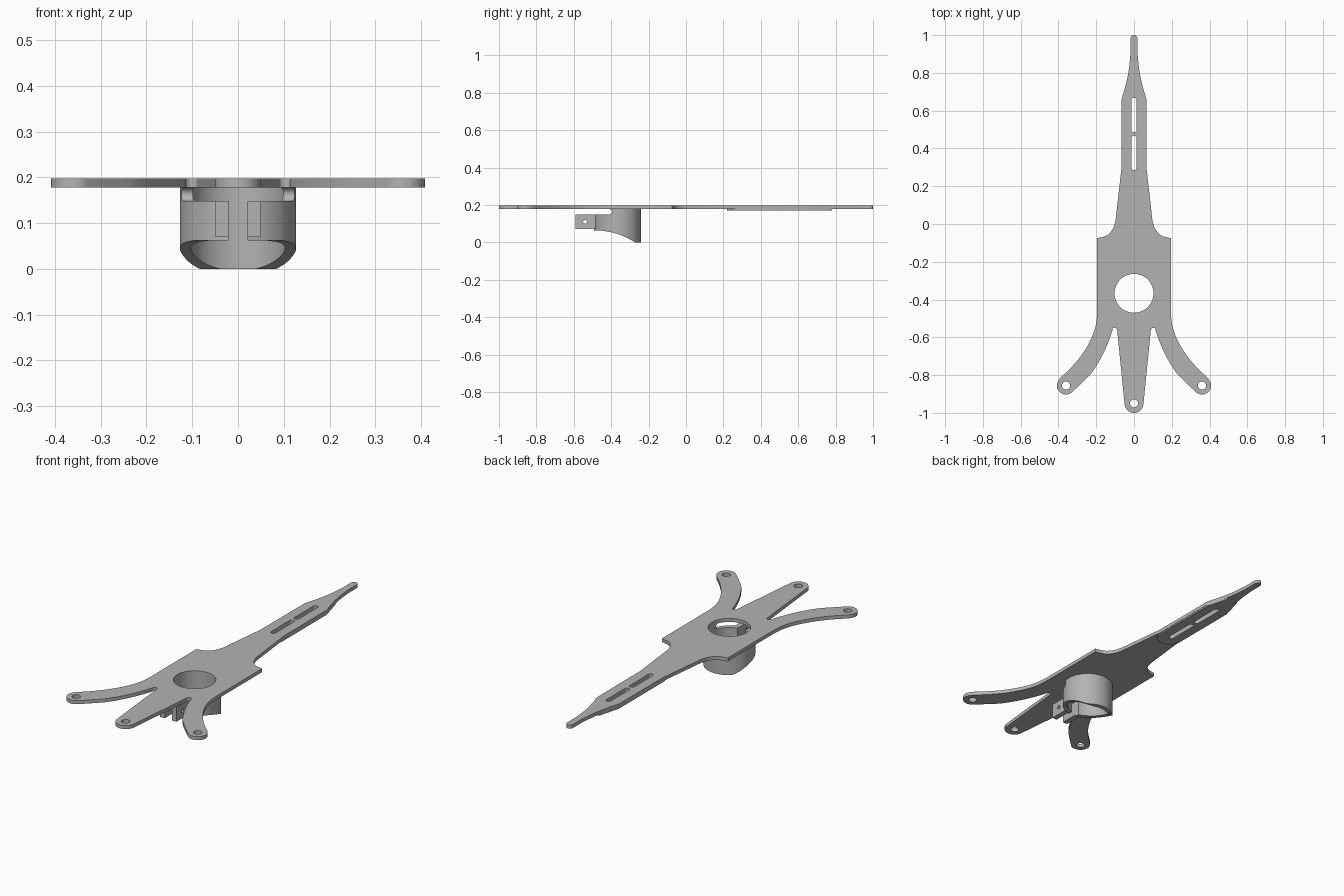
import bpy
import bmesh
from math import sin, cos, pi, asin
from mathutils import Matrix, Vector

if "Cube" in bpy.data.objects:
    bpy.data.objects.remove(bpy.data.objects["Cube"], do_unlink=True)

grey = bpy.data.materials.new("plain grey")
grey.use_nodes = True
grey.diffuse_color = (0.45, 0.45, 0.45, 1)
grey.node_tree.nodes["Principled BSDF"].inputs["Base Color"].default_value = (0.45, 0.45, 0.45, 1)

FLAT = Matrix.Identity(4)
# Profile drawn in y and z, extruded along x
SIDE = Matrix(((0, 0, 1, 0), (1, 0, 0, 0), (0, 1, 0, 0), (0, 0, 0, 1)))


def arc(cx, cy, r, a0, a1, n=16):
    steps = [a0 + (a1 - a0) * i / n for i in range(n + 1)]
    return [(cx + r * cos(a), cy + r * sin(a)) for a in steps]


def circle(cx, cy, r, n=32):
    return arc(cx, cy, r, 0, 2 * pi, n)[:-1]


def smooth(pts, n=5):
    """Catmull-Rom curve through the points."""
    p = [Vector(q) for q in pts]
    p = [2 * p[0] - p[1]] + p + [2 * p[-1] - p[-2]]
    out = []
    for a, b, c, d in zip(p, p[1:], p[2:], p[3:]):
        for i in range(n):
            t = i / n
            out.append(tuple(0.5 * (2 * b + (c - a) * t + (2 * a - 5 * b + 4 * c - d) * t ** 2
                                    + (3 * b - a - 3 * c + d) * t ** 3)))
    return out + [tuple(pts[-1])]


def mirrored(half):
    """Close a right-hand outline with its left-hand copy."""
    return half + [(-x, y) for x, y in reversed(half) if abs(x) > 1e-4]


def extrude(name, loops, low, high, frame=FLAT):
    """Solid from an outline and its holes, between two heights."""
    curve = bpy.data.curves.new(name, "CURVE")
    curve.dimensions, curve.fill_mode = "2D", "BOTH"
    curve.extrude = (high - low) / 2
    for loop in loops:
        spline = curve.splines.new("POLY")
        spline.points.add(len(loop) - 1)
        for point, (x, y) in zip(spline.points, loop):
            point.co = (x, y, 0, 1)
        spline.use_cyclic_u = True
    temp = bpy.data.objects.new(name + " curve", curve)
    mesh = bpy.data.meshes.new_from_object(temp)
    bpy.data.objects.remove(temp)
    bpy.data.curves.remove(curve)
    mesh.transform(frame @ Matrix.Translation((0, 0, (low + high) / 2)))
    bm = bmesh.new()
    bm.from_mesh(mesh)
    bmesh.ops.remove_doubles(bm, verts=bm.verts, dist=1e-5)
    bmesh.ops.recalc_face_normals(bm, faces=bm.faces)
    bm.to_mesh(mesh)
    bm.free()
    mesh.name = name
    mesh.materials.clear()
    mesh.materials.append(grey)
    ob = bpy.data.objects.new(name, mesh)
    bpy.context.collection.objects.link(ob)
    return ob


def select(ob):
    bpy.ops.object.select_all(action="DESELECT")
    ob.select_set(True)
    bpy.context.view_layer.objects.active = ob


def cut(ob, cutter):
    mod = ob.modifiers.new("cut", "BOOLEAN")
    mod.operation, mod.solver, mod.object = "DIFFERENCE", "EXACT", cutter
    select(ob)
    bpy.ops.object.modifier_apply(modifier=mod.name)
    bpy.data.objects.remove(cutter, do_unlink=True)


def slot(y0, y1, w=0.013):
    return arc(0, y1 - w, w, 0, pi, 8) + arc(0, y0 + w, w, pi, 2 * pi, 8)


BOTTOM, TOP = 0.178, 0.197
CY, OUTER, BORE = -0.367, 0.127, 0.103
slots = [slot(0.285, 0.468), slot(0.485, 0.668)]

# Main plate: pointed tail, shoulders, curved arms and middle prong
half = arc(0, 0.982, 0.018, pi / 2, 0, 8)
half += smooth([(0.018, 0.91), (0.027, 0.82), (0.043, 0.74), (0.066, 0.66)])
half += [(0.067, 0.29)]
half += smooth([(0.098, 0.015), (0.112, -0.025), (0.143, -0.06), (0.195, -0.075)])
half += smooth([(0.195, -0.47), (0.202, -0.535), (0.228, -0.61), (0.275, -0.69),
                (0.33, -0.757), (0.39, -0.815)])
half += arc(0.36, -0.855, 0.048, 0.7, -2.3)
half += smooth([(0.285, -0.85), (0.222, -0.785), (0.17, -0.70), (0.134, -0.62), (0.115, -0.565)])
half += arc(0.102, -0.562, 0.013, 0.2, pi, 8)
half += arc(0, -0.95, 0.05, -0.1, -pi / 2, 10)
holes = [circle(x, y, 0.021, 20) for x, y in ((0.36, -0.855), (-0.36, -0.855), (0, -0.95))]
plate = extrude("plate", [mirrored(half), circle(0, CY, BORE, 64)] + holes + slots, BOTTOM, TOP)

# Thin pad under the slotted tail
pad_half = [(0, 0.78), (0.033, 0.78), (0.043, 0.74), (0.065, 0.66)]
pad_half += arc(0, 0.285, 0.065, 0, -pi / 2, 12)
pad = extrude("tail_pad", [mirrored(pad_half)] + slots, 0.171, BOTTOM)

# Split collar under the round hole
a, b = asin(0.021 / OUTER), asin(0.021 / BORE)
split = arc(0, CY, OUTER, a - pi / 2, 1.5 * pi - a, 64) + arc(0, CY, BORE, 1.5 * pi - b, b - pi / 2, 64)
collar = extrude("collar", [split], 0, BOTTOM)
scoop = smooth([(-0.45, 0.062), (-0.41, 0.056), (-0.37, 0.046), (-0.33, 0.031),
                (-0.295, 0.013), (-0.268, -0.002)])
scoop = [(-0.6, -0.05), (-0.6, 0.062)] + scoop + [(-0.268, -0.05)]
cut(collar, extrude("scoop_cutter", [scoop], -0.3, 0.3, SIDE))
relief = [(-0.6, 0.2), (-0.6, 0.148)] + arc(-0.411, 0.163, 0.015, -pi / 2, pi / 2, 10) + [(-0.411, 0.2)]
cut(collar, extrude("relief_cutter", [relief], -0.3, 0.3, SIDE))

# Pair of clamp tabs with screw holes
tab = [(-0.59, 0.07), (-0.47, 0.07), (-0.47, 0.148), (-0.59, 0.148)]
parts = [plate, pad, collar]
for side, low, high in (("left", 0.021, 0.049), ("right", -0.049, -0.021)):
    parts.append(extrude(side + "_clamp_tab", [tab, circle(-0.54, 0.11, 0.01, 16)], low, high, SIDE))

for part in parts:
    select(part)
    bpy.ops.object.shade_smooth_by_angle(angle=0.5)
